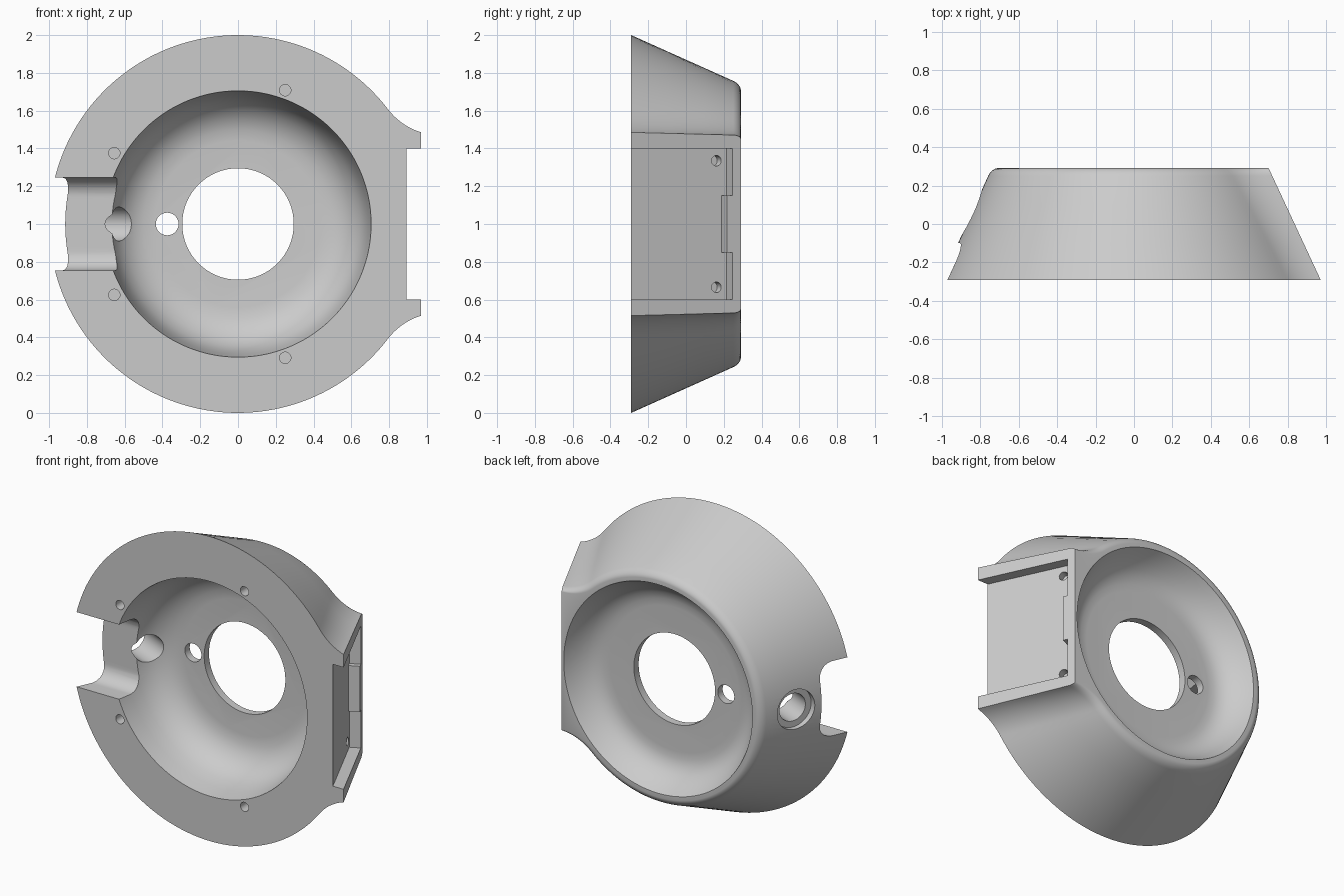
import bpy, bmesh
from math import sin, cos, pi, atan2, acos, hypot
from mathutils import Vector

cube = bpy.data.objects.get("Cube")
if cube:
    bpy.data.objects.remove(cube, do_unlink=True)

FRONT, BACK = -0.29, 0.29
CENTRE = Vector((0, 0, 1))

grey = bpy.data.materials.new("plain grey")
grey.use_nodes = True
colour = (0.6, 0.6, 0.6, 1)
grey.diffuse_color = colour
grey.node_tree.nodes["Principled BSDF"].inputs["Base Color"].default_value = colour


def loft(name, rings):
    """Closed solid through rings of equal point count."""
    bm = bmesh.new()
    loops = [[bm.verts.new(p) for p in ring] for ring in rings]
    n = len(loops[0])
    for a, b in zip(loops, loops[1:]):
        for i in range(n):
            j = (i + 1) % n
            bm.faces.new((a[i], a[j], b[j], b[i]))
    bm.faces.new(loops[0])
    bm.faces.new(loops[-1][::-1])
    bmesh.ops.recalc_face_normals(bm, faces=bm.faces)
    mesh = bpy.data.meshes.new(name)
    bm.to_mesh(mesh)
    bm.free()
    obj = bpy.data.objects.new(name, mesh)
    bpy.context.collection.objects.link(obj)
    mesh.materials.append(grey)
    return obj


def circle(r, n=32):
    return [(r * cos(2 * pi * i / n), r * sin(2 * pi * i / n)) for i in range(n)]


def prism(name, points, origin, u, v, w, low, high):
    """Flat outline in the u, v plane, pushed along w."""
    u, v, w = Vector(u), Vector(v), Vector(w)
    return loft(name, [[Vector(origin) + u * a + v * b + w * h for a, b in points]
                       for h in (low, high)])


def lathe(name, profile):
    """Solid of revolution about the y axis from (radius, y) pairs."""
    return loft(name, [[CENTRE + Vector((a, y, b)) for a, b in circle(r, 128)]
                       for r, y in profile])


def arc(cx, cy, r, start, end, steps):
    return [(cx + r * cos(start + (end - start) * i / steps),
             cy + r * sin(start + (end - start) * i / steps)) for i in range(steps + 1)]


def body_outline(y):
    """Round section with a flat side pad joined by concave fillets."""
    t = (y - FRONT) / (BACK - FRONT)
    radius = 1 - 0.26 * t
    px, pz = 0.97 - 0.27 * t, 0.485 - 0.015 * t
    near = min(1, max(0, y - (BACK - 0.04)) / 0.04)
    edge = 0.03 * (1 - (1 - near * near) ** 0.5)
    radius, pz = radius - edge, pz - edge * 0.6
    fillet = 0.35
    c, reach = hypot(px, pz), radius + fillet
    turn = atan2(pz, px) + acos((c * c + reach * reach - fillet ** 2) / (2 * c * reach))
    fx, fz = reach * cos(turn), reach * sin(turn)
    upper = arc(fx, fz, fillet, atan2(pz - fz, px - fx), turn - pi, 12)
    lower = [(x, -z) for x, z in reversed(upper)]
    points = upper + arc(0, 0, radius, turn, 2 * pi - turn, 110)[1:-1] + lower
    return [CENTRE + Vector((x, y, z)) for x, z in points]


# Tapered housing with a rounded back edge
levels = [FRONT, -0.1, 0.1] + [BACK - 0.04 + 0.04 * sin(pi / 2 * i / 6) for i in range(7)]
housing = loft("housing", [body_outline(y) for y in levels])

# Front bowl, back recess and centre opening
cutters = [
    lathe("front_bowl", [(0.705, -0.4), (0.705, FRONT), (0.69, -0.19), (0.672, -0.11),
                         (0.645, -0.045), (0.605, 0.005), (0.555, 0.042), (0.5, 0.063),
                         (0.44, 0.07)]),
    lathe("back_recess", [(0.685, 0.4), (0.685, BACK), (0.665, 0.25), (0.635, 0.205),
                          (0.6, 0.165), (0.56, 0.137), (0.515, 0.123), (0.47, 0.12)]),
    lathe("centre_opening", [(0.295, 0), (0.295, 0.2)]),
]

X, Y, Z = (1, 0, 0), (0, 1, 0), (0, 0, 1)

# Small hole through the floor
cutters.append(prism("floor_hole", circle(0.06), (-0.375, 0, 1), X, Z, Y, 0, 0.2))

# Blind screw holes in the front rim
for side in (-1, 1):
    for x, z in ((0.25, 0.708), (-0.655, 0.375)):
        cutters.append(prism("rim_screw_hole", circle(0.03, 24), (x, 0, 1 + side * z),
                             X, Z, Y, -0.4, -0.19))

# Slot in the right rim with rounded bottom corners
half, depth, r = 0.245, -0.1, 0.1
slot = [(-half, -0.4)] + arc(-half + r, depth - r, r, pi, pi / 2, 10)
slot += [(-z, y) for z, y in reversed(slot)]
cutters.append(prism("rim_slot", slot, CENTRE, Z, Y, X, -1.2, -0.5))

# Counterbored side hole, square to the sloping wall
out = Vector((-0.912, 0.41, 0)).normalized()
across = Vector((0.41, 0.912, 0)).normalized()
for name, radius, low in (("side_hole", 0.09, -0.4), ("side_counterbore", 0.13, -0.04)):
    cutters.append(prism(name, circle(radius, 48), (-0.84, 0.06, 1), across, Z, out, low, 0.2))

# Pad pocket, open at the front, with a centre tab on its back wall
along = Vector((-0.27, 0.58, 0)).normalized()
normal = Vector((0.58, 0.27, 0)).normalized()
corner = (0.97, FRONT, 1)
pocket = [(-0.2, -0.4), (0.59, -0.4), (0.59, -0.15), (0.56, -0.15),
          (0.56, 0.15), (0.59, 0.15), (0.59, 0.4), (-0.2, 0.4)]
cutters.append(prism("pad_pocket", pocket, corner, along, Z, normal, -0.07, 0.2))
for side in (-1, 1):
    spot = Vector(corner) + along * 0.53 + Vector((0, 0, side * 0.335))
    cutters.append(prism("pad_screw_hole", circle(0.028, 24), spot, along, Z, normal, -0.12, 0.1))

# Cut everything out of the housing
bpy.context.view_layer.objects.active = housing
for cutter in cutters:
    cutter.hide_render = True
    cut = housing.modifiers.new(cutter.name, 'BOOLEAN')
    cut.operation, cut.solver, cut.object = 'DIFFERENCE', 'EXACT', cutter
    bpy.ops.object.modifier_apply(modifier=cut.name)
    bpy.data.objects.remove(cutter, do_unlink=True)

bpy.ops.object.select_all(action='DESELECT')
housing.select_set(True)
bpy.ops.object.shade_smooth_by_angle(angle=pi / 6)
